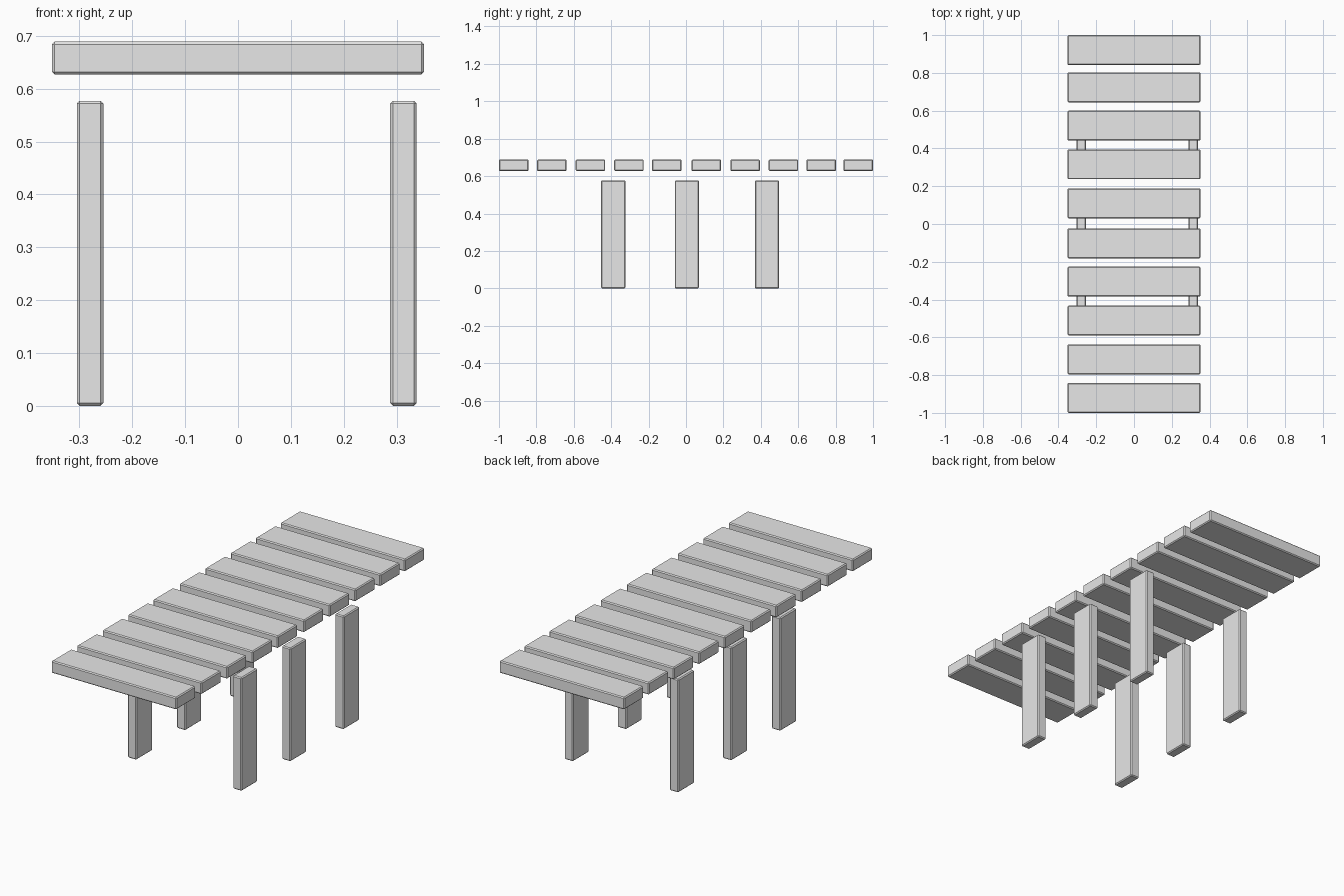
import bpy

cube = bpy.data.objects.get("Cube")
if cube:
    bpy.data.objects.remove(cube, do_unlink=True)

# One plain grey for all the timber
GREY = (0.8, 0.8, 0.8, 1.0)
timber = bpy.data.materials.new("light_grey_timber")
timber.use_nodes = True
timber.diffuse_color = GREY
timber.node_tree.nodes["Principled BSDF"].inputs["Base Color"].default_value = GREY


def board(name, centre, size):
    """Box with narrow chamfered edges."""
    bpy.ops.mesh.primitive_cube_add(size=1, location=centre)
    obj = bpy.context.object
    obj.name = name
    obj.scale = size
    bpy.ops.object.transform_apply(location=False, rotation=False, scale=True)
    obj.data.materials.append(timber)
    chamfer = obj.modifiers.new("chamfer", 'BEVEL')
    chamfer.width = 0.005
    chamfer.segments = 1
    return obj


# Deck planks, laid across with slightly uneven gaps
plank_rows = [-0.921, -0.717, -0.511, -0.305, -0.103,
              0.109, 0.316, 0.521, 0.723, 0.921]
for i, y in enumerate(plank_rows, 1):
    board(f"deck_plank_{i}", (0, y, 0.658), (0.704, 0.158, 0.062))

# Support posts, three on each side, standing clear below the deck
for side, x in (("right", -0.28), ("left", 0.313)):
    for place, y in (("front", -0.389), ("middle", 0.005), ("back", 0.433)):
        board(f"{side}_{place}_post", (x, y, 0.2885), (0.05, 0.13, 0.577))
